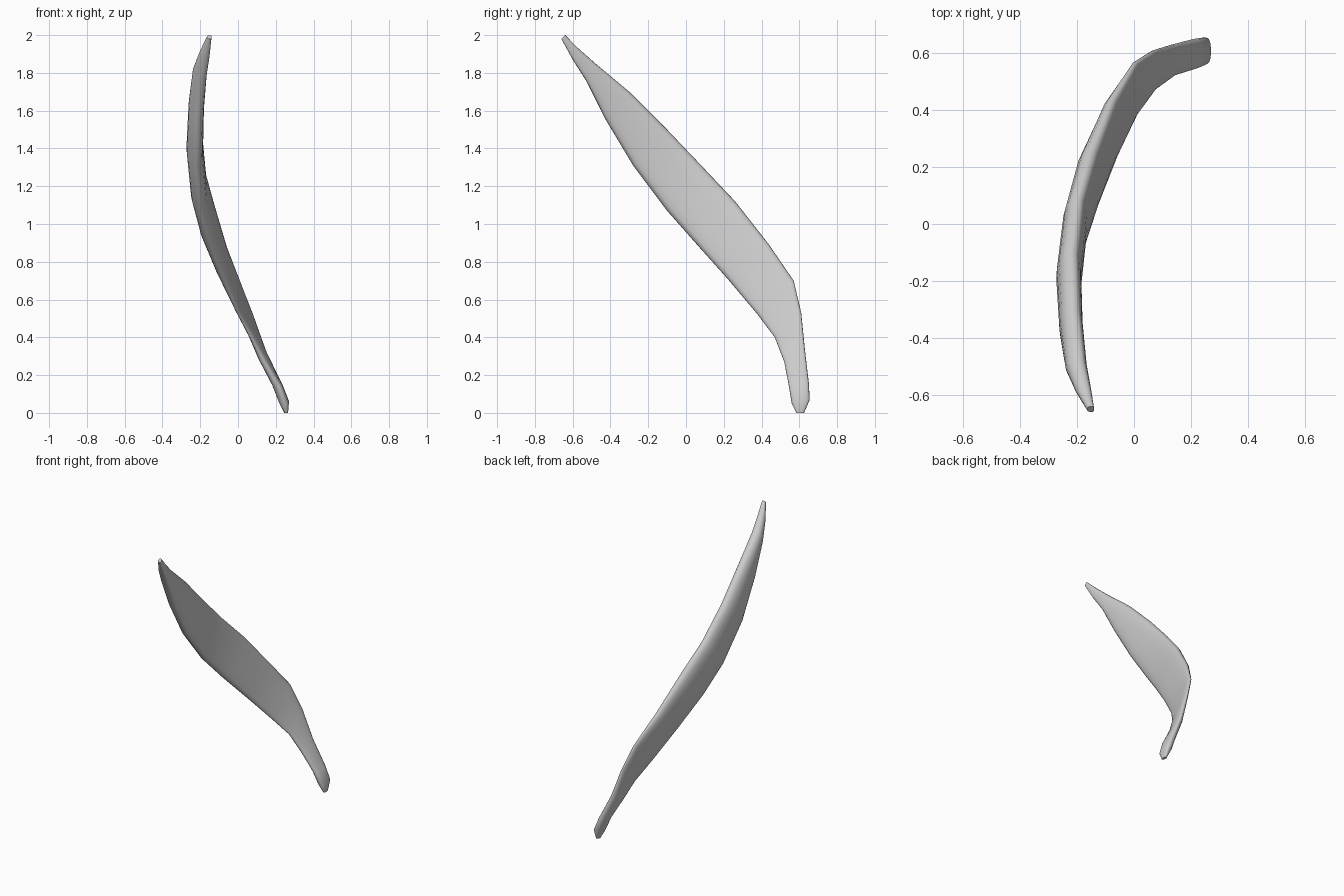
import bpy, bmesh
from math import cos, sin, pi
from mathutils import Vector

cube = bpy.data.objects.get("Cube")
if cube:
    bpy.data.objects.remove(cube, do_unlink=True)

grey = bpy.data.materials.new("pale_grey")
grey.use_nodes = True
grey.diffuse_color = (0.6, 0.6, 0.6, 1)
grey.node_tree.nodes["Principled BSDF"].inputs["Base Color"].default_value = (0.6, 0.6, 0.6, 1)

# Stations along the blade: lower edge (y, z), upper edge (y, z), inner x, outer x
STATIONS = [
    (-.66, 1.98, -.64, 2.0, -.14, -.165),
    (-.60, 1.87, -.57, 1.93, -.15, -.205),
    (-.53, 1.76, -.48, 1.85, -.165, -.24),
    (-.43, 1.56, -.30, 1.70, -.18, -.262),
    (-.28, 1.31, -.10, 1.50, -.185, -.273),
    (-.10, 1.07, .09, 1.30, -.165, -.25),
    (.05, .90, .26, 1.12, -.115, -.205),
    (.22, .71, .44, .89, -.05, -.12),
    (.38, .52, .57, .70, .02, -.02),
    (.47, .40, .61, .53, .085, .045),
    (.52, .27, .63, .33, .155, .105),
    (.545, .14, .65, .16, .235, .18),
    (.56, .05, .655, .07, .27, .215),
    (.585, 0, .625, 0, .265, .245),
]
SIDES = 20


def power(value, exponent):
    return abs(value) ** exponent * (1 if value >= 0 else -1)


def section(station):
    """Rounded outer side, flatter inner side."""
    ly, lz, uy, uz, inner, outer = station
    seam = inner + (outer - inner) * 0.42
    points = []
    for i in range(SIDES):
        a = 2 * pi * i / SIDES
        across = power(cos(a), 0.85) * 0.5 + 0.5
        side = sin(a)
        if side >= 0:
            x = seam + (outer - seam) * side
        else:
            x = seam + (inner - seam) * abs(side) ** 0.6
        points.append(Vector((x, ly + (uy - ly) * across, lz + (uz - lz) * across)))
    return points


# Curved blade with its narrow stem, skinned through the sections
bm = bmesh.new()
rings = [[bm.verts.new(p) for p in section(s)] for s in STATIONS]
for a, b in zip(rings, rings[1:]):
    for i in range(SIDES):
        j = (i + 1) % SIDES
        bm.faces.new((a[i], a[j], b[j], b[i]))
bm.faces.new(rings[0])
bm.faces.new(rings[-1])
bmesh.ops.recalc_face_normals(bm, faces=bm.faces)

mesh = bpy.data.meshes.new("curved_blade")
bm.to_mesh(mesh)
bm.free()
mesh.materials.append(grey)
blade = bpy.data.objects.new("curved_blade", mesh)
bpy.context.collection.objects.link(blade)

bpy.ops.object.select_all(action='DESELECT')
blade.select_set(True)
bpy.context.view_layer.objects.active = blade
bpy.ops.object.shade_smooth_by_angle(angle=pi / 3)
